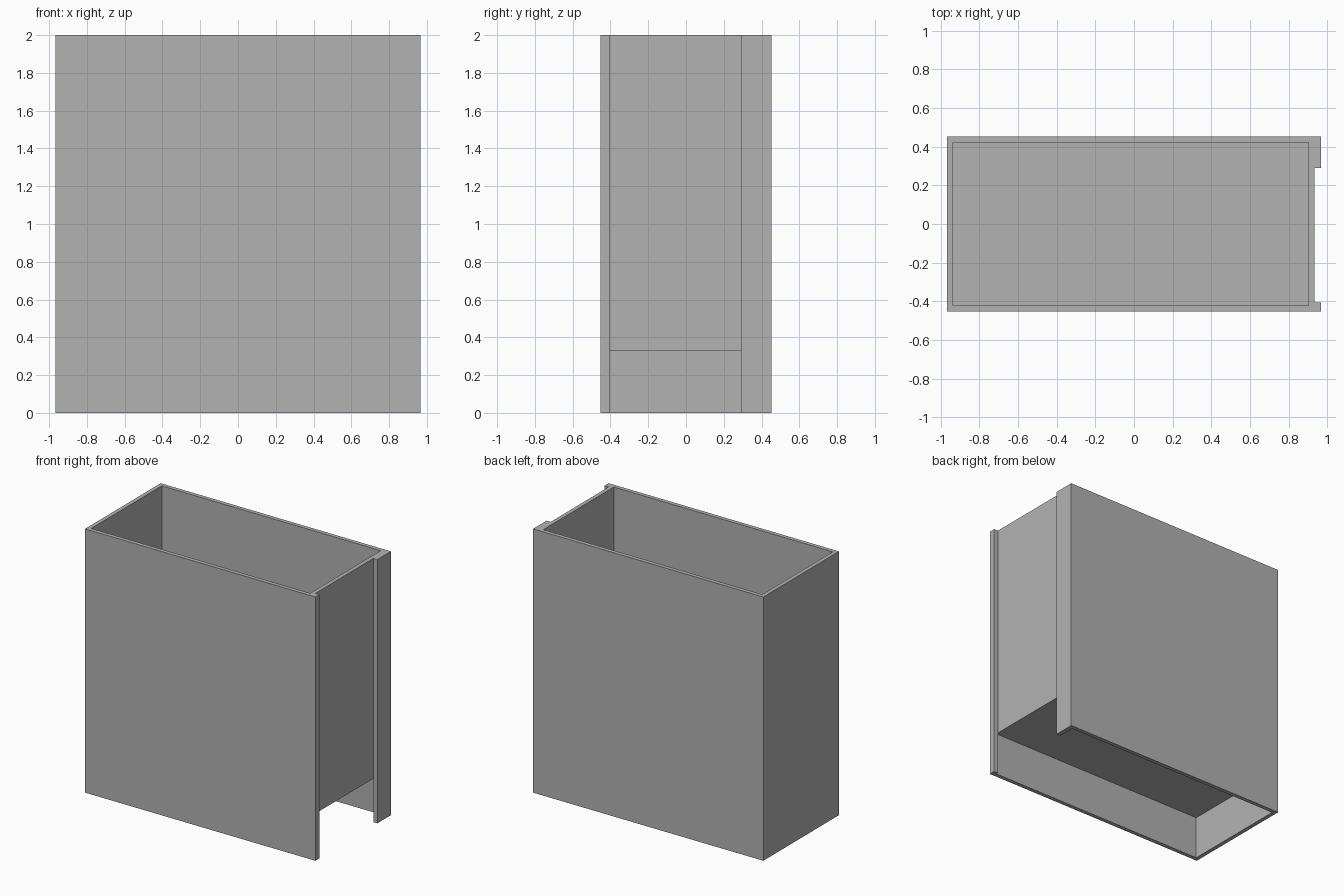
import bpy
import bmesh

if "Cube" in bpy.data.objects:
    bpy.data.objects.remove(bpy.data.objects["Cube"], do_unlink=True)

HALF_X, HALF_Y, HEIGHT = 0.966, 0.453, 2.0
WALL = 0.031
PANEL_X = HALF_X - 0.034             # outer face of the recessed side panel
GROOVE_FRONT, GROOVE_BACK = -0.405, 0.29
SHELF = 0.33                         # underside of the floor
IN_X, IN_Y = HALF_X - WALL, HALF_Y - WALL

grey = bpy.data.materials.new("grey")
grey.use_nodes = True
colour = (0.448, 0.448, 0.448, 1)
grey.diffuse_color = colour
grey.node_tree.nodes["Principled BSDF"].inputs["Base Color"].default_value = colour


def prism(name, outline, bottom, top):
    """Extrude a flat outline from bottom to top."""
    bm = bmesh.new()
    face = bm.faces.new([bm.verts.new((x, y, bottom)) for x, y in outline])
    ext = bmesh.ops.extrude_face_region(bm, geom=[face])["geom"]
    verts = [v for v in ext if isinstance(v, bmesh.types.BMVert)]
    bmesh.ops.translate(bm, verts=verts, vec=(0, 0, top - bottom))
    bmesh.ops.recalc_face_normals(bm, faces=bm.faces)
    mesh = bpy.data.meshes.new(name)
    bm.to_mesh(mesh)
    bm.free()
    mesh.materials.append(grey)
    obj = bpy.data.objects.new(name, mesh)
    bpy.context.collection.objects.link(obj)
    return obj


def rect(x0, x1, y0, y1):
    return [(x0, y0), (x1, y0), (x1, y1), (x0, y1)]


def cut(target, cutter):
    """Subtract the cutter, apply the result and remove the cutter."""
    cutter.hide_render = True
    mod = target.modifiers.new("cut", "BOOLEAN")
    mod.operation = "DIFFERENCE"
    mod.solver = "EXACT"
    mod.object = cutter
    bpy.context.view_layer.objects.active = target
    bpy.ops.object.modifier_apply(modifier=mod.name)
    bpy.data.objects.remove(cutter, do_unlink=True)


# Box body with a shallow full-height groove on its side
body = prism("box_body", [
    (-HALF_X, -HALF_Y), (HALF_X, -HALF_Y), (HALF_X, GROOVE_FRONT),
    (PANEL_X, GROOVE_FRONT), (PANEL_X, GROOVE_BACK), (HALF_X, GROOVE_BACK),
    (HALF_X, HALF_Y), (-HALF_X, HALF_Y)], 0, HEIGHT)

# Open top compartment
cut(body, prism("top_cavity", rect(-IN_X, PANEL_X - WALL, -IN_Y, IN_Y),
                SHELF + WALL, HEIGHT + 0.1))

# Open space below the floor, reaching out through the groove
cut(body, prism("lower_cavity", [
    (-IN_X, -IN_Y), (PANEL_X, -IN_Y), (PANEL_X, GROOVE_FRONT),
    (HALF_X + 0.1, GROOVE_FRONT), (HALF_X + 0.1, GROOVE_BACK),
    (PANEL_X, GROOVE_BACK), (PANEL_X, IN_Y), (-IN_X, IN_Y)], -0.1, SHELF))
